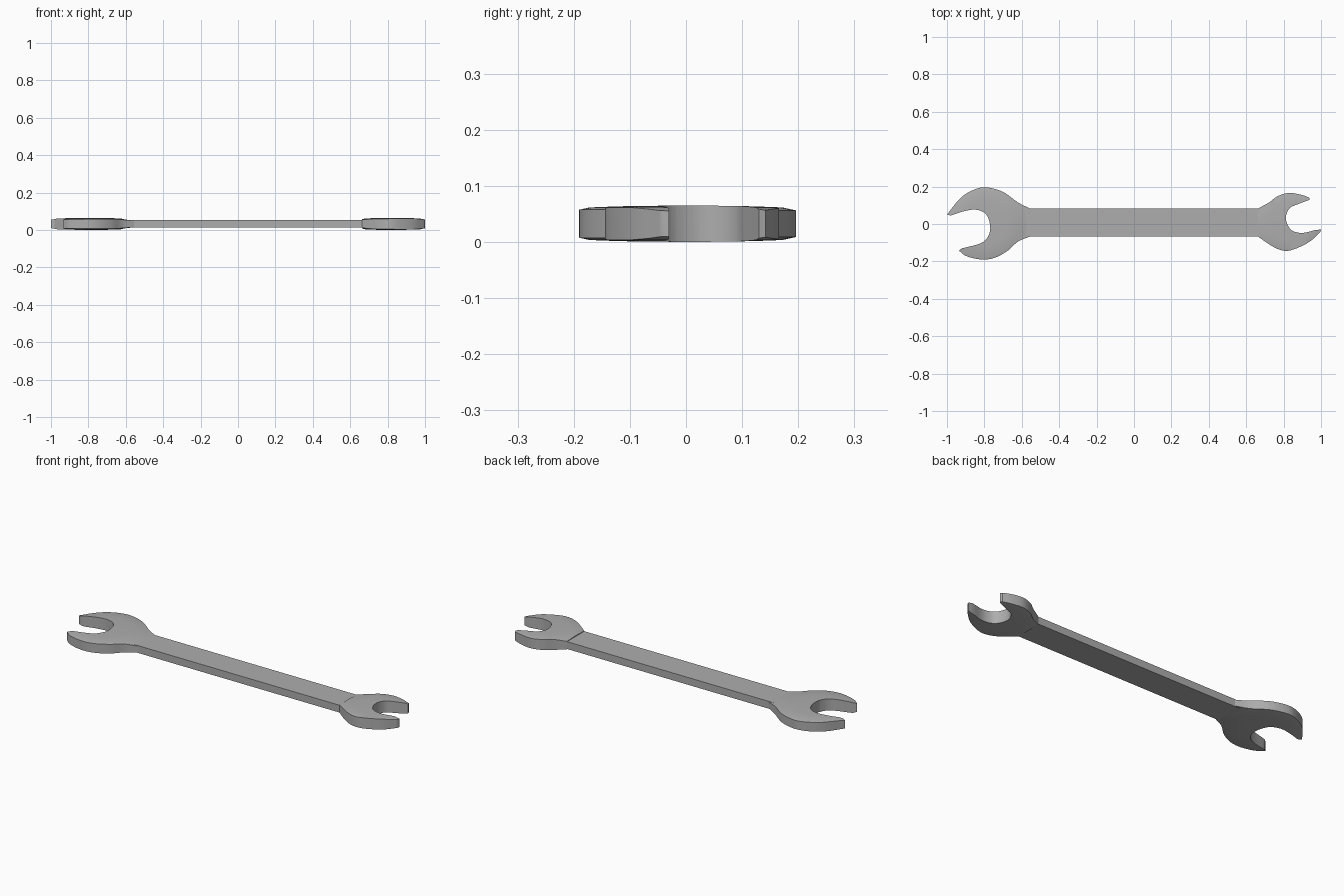
import bpy
import bmesh
import math
from mathutils import Vector

if "Cube" in bpy.data.objects:
    bpy.data.objects.remove(bpy.data.objects["Cube"], do_unlink=True)

MID = 0.0325          # mid plane of the whole tool
HANDLE_HALF = 0.02    # half thickness of the handle

steel = bpy.data.materials.new("grey_steel")
steel.use_nodes = True
steel.diffuse_color = (0.42, 0.42, 0.42, 1)
steel.node_tree.nodes["Principled BSDF"].inputs["Base Color"].default_value = steel.diffuse_color


def to_object(name, bm):
    bmesh.ops.recalc_face_normals(bm, faces=bm.faces[:])
    mesh = bpy.data.meshes.new(name)
    bm.to_mesh(mesh)
    bm.free()
    mesh.materials.append(steel)
    obj = bpy.data.objects.new(name, mesh)
    bpy.context.collection.objects.link(obj)
    return obj


def smooth_arc(points, steps=4):
    """Smooth curve through the points, with free ends."""
    pts = [Vector(p) for p in points]
    ctrl = [2 * pts[0] - pts[1]] + pts + [2 * pts[-1] - pts[-2]]
    result = []
    for a, b, c, d in zip(ctrl, ctrl[1:], ctrl[2:], ctrl[3:]):
        for i in range(steps):
            t = i / steps
            result.append(0.5 * (2 * b + (c - a) * t + (2 * a - 5 * b + 4 * c - d) * t ** 2
                                 + (3 * b - a - 3 * c + d) * t ** 3))
    return result + [pts[-1]]


def extrude_outline(name, outline, half):
    bm = bmesh.new()
    face = bm.faces.new([bm.verts.new((p[0], p[1], MID - half)) for p in outline])
    grown = bmesh.ops.extrude_face_region(bm, geom=[face])["geom"]
    verts = [v for v in grown if isinstance(v, bmesh.types.BMVert)]
    bmesh.ops.translate(bm, verts=verts, vec=(0, 0, 2 * half))
    return to_object(name, bm)


def domed_disc(name, centre, scale):
    """Turned lens that gives a head its domed faces and bevelled rim."""
    half = [(0, 0.0325), (0.06, 0.032), (0.12, 0.031), (0.172, 0.029), (0.197, 0.0235), (0.26, 0.016)]
    profile = half + [(r, -z) for r, z in reversed(half)]
    bm = bmesh.new()
    verts = [bm.verts.new((r * scale, 0, z)) for r, z in profile]
    edges = [bm.edges.new(pair) for pair in zip(verts, verts[1:])]
    bmesh.ops.spin(bm, geom=verts + edges, cent=(0, 0, 0), axis=(0, 0, 1),
                   angle=2 * math.pi, steps=64)
    bmesh.ops.remove_doubles(bm, verts=bm.verts[:], dist=0.0001)
    bmesh.ops.translate(bm, verts=bm.verts[:], vec=(centre[0], centre[1], MID))
    return to_object(name, bm)


def shade(obj):
    bpy.ops.object.select_all(action="DESELECT")
    obj.select_set(True)
    bpy.context.view_layer.objects.active = obj
    bpy.ops.object.shade_smooth_by_angle(angle=math.radians(30))


def build_head(name, arcs, centre, scale):
    outline = []
    for arc in arcs:
        outline += smooth_arc(arc)
    head = extrude_outline(name, outline, 0.05)
    lens = domed_disc(name + "_dome", centre, scale)
    lens.hide_render = True
    mod = head.modifiers.new("dome", "BOOLEAN")
    mod.operation = "INTERSECT"
    mod.solver = "EXACT"
    mod.object = lens
    bpy.ops.object.select_all(action="DESELECT")
    head.select_set(True)
    bpy.context.view_layer.objects.active = head
    bpy.ops.object.modifier_apply(modifier=mod.name)
    bpy.data.objects.remove(lens, do_unlink=True)
    shade(head)


# Large open head: upper outside, jaw, lower outside
build_head("large_open_head", [
    [(-.556, .083), (-.62, .115), (-.69, .166), (-.754, .19), (-.818, .195),
     (-.888, .168), (-.94, .126), (-1, .05)],
    [(-.98, .045), (-.914, .067), (-.85, .077), (-.8, .06), (-.775, .02),
     (-.77, -.04), (-.797, -.088), (-.84, -.11), (-.92, -.13)],
    [(-.936, -.142), (-.904, -.168), (-.85, -.185), (-.79, -.19), (-.733, -.176),
     (-.674, -.142), (-.62, -.094), (-.556, -.067)],
], (-.8, 0), 1)

# Small open head: lower outside, jaw, upper outside
build_head("small_open_head", [
    [(.663, -.067), (.71, -.1), (.76, -.13), (.813, -.144), (.87, -.13),
     (.94, -.094), (.995, -.045)],
    [(1, -.03), (.968, -.033), (.9, -.048), (.845, -.035), (.818, .003),
     (.813, .045), (.834, .086), (.872, .104), (.94, .13)],
    [(.936, .142), (.888, .158), (.824, .166), (.765, .147), (.722, .115), (.663, .083)],
], (.83, .01), .87)

# Flat handle, sunk into both heads
shade(extrude_outline("handle", [(-.66, -.067), (.72, -.067), (.72, .083), (-.66, .083)], HANDLE_HALF))
